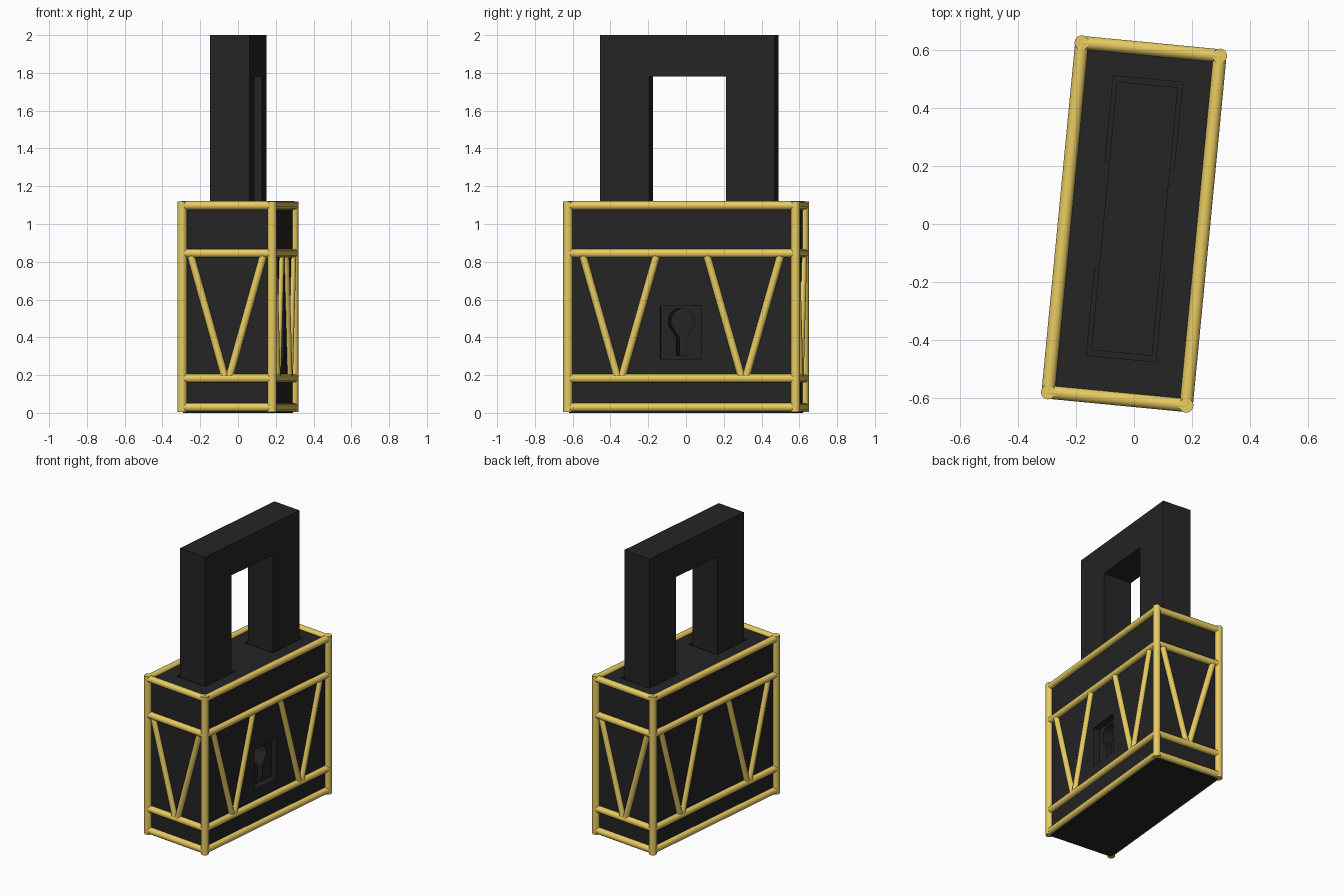
import bpy, bmesh
from math import radians, cos, sin, pi
from mathutils import Vector, Matrix

if "Cube" in bpy.data.objects:
    bpy.data.objects.remove(bpy.data.objects["Cube"])

TURN = Matrix.Rotation(radians(-5.5), 4, 'Z')   # the whole lock is turned slightly
HX, HY = 0.239, 0.605                           # corner post centres


def material(name, color):
    m = bpy.data.materials.new(name)
    m.diffuse_color = color
    m.use_nodes = True
    m.node_tree.nodes["Principled BSDF"].inputs["Base Color"].default_value = m.diffuse_color
    return m


DARK = material("dark_metal", (0.018, 0.018, 0.018, 1))
GOLD = material("yellow_metal", (0.8, 0.6, 0.12, 1))


def finish(name, bm, mat):
    bmesh.ops.recalc_face_normals(bm, faces=bm.faces)
    bm.transform(TURN)
    me = bpy.data.meshes.new(name)
    bm.to_mesh(me)
    bm.free()
    me.materials.append(mat)
    ob = bpy.data.objects.new(name, me)
    bpy.context.collection.objects.link(ob)
    return ob


def box(name, lo, hi, mat=DARK):
    lo, hi = Vector(lo), Vector(hi)
    bm = bmesh.new()
    bmesh.ops.create_cube(bm, size=1)
    bmesh.ops.scale(bm, vec=hi - lo, verts=bm.verts)
    bmesh.ops.translate(bm, vec=(lo + hi) / 2, verts=bm.verts)
    return finish(name, bm, mat)


def prism(name, yz, x0, x1, mat=DARK):
    bm = bmesh.new()
    face = bm.faces.new([bm.verts.new((x0, y, z)) for y, z in yz])
    out = bmesh.ops.extrude_face_region(bm, geom=[face])
    verts = [v for v in out["geom"] if isinstance(v, bmesh.types.BMVert)]
    bmesh.ops.translate(bm, vec=(x1 - x0, 0, 0), verts=verts)
    return finish(name, bm, mat)


def rod(name, a, b, r):
    a, b = Vector(a), Vector(b)
    bm = bmesh.new()
    rot = Vector((0, 0, 1)).rotation_difference(b - a).to_matrix().to_4x4()
    bmesh.ops.create_cone(bm, cap_ends=True, segments=20, radius1=r, radius2=r,
                          depth=(b - a).length,
                          matrix=Matrix.Translation((a + b) / 2) @ rot)
    ob = finish(name, bm, GOLD)
    bpy.context.view_layer.objects.active = ob
    ob.select_set(True)
    bpy.ops.object.shade_smooth_by_angle(angle=radians(40))
    ob.select_set(False)


def cut(ob, cutter):
    mod = ob.modifiers.new("cut", 'BOOLEAN')
    mod.operation = 'DIFFERENCE'
    mod.solver = 'EXACT'
    mod.object = cutter
    bpy.context.view_layer.objects.active = ob
    bpy.ops.object.modifier_apply(modifier=mod.name)
    bpy.data.objects.remove(cutter)


# Lock body with shackle sockets
body = box("lock_body", (-0.235, -0.60, 0), (0.235, 0.60, 1.1))
SY = 0.018                                      # shackle centre
for s in (-1, 1):
    c = SY + s * 0.334
    cut(body, box("socket_cutter", (-0.12, c - 0.15, 1.0), (0.12, c + 0.15, 1.2)))

# Recessed key plate and deep keyhole on the right side
cut(body, box("plate_cutter", (0.19, -0.115, 0.285), (0.3, 0.105, 0.565)))
KY, KZ, KR = -0.008, 0.485, 0.07
head = [(KY + KR * cos(radians(a)), KZ + KR * sin(radians(a)))
        for a in range(-45, 226, 30)]
key = [(KY - 0.025, 0.40), (KY - 0.025, 0.305), (KY + 0.025, 0.305), (KY + 0.025, 0.40)]
cut(body, prism("keyhole_cutter", head + key, 0.03, 0.3))

# Square shackle
o, i = 0.465, 0.204
prism("shackle", [(SY + y, z) for y, z in (
    (-o, 0.99), (-o, 2), (o, 2), (o, 0.99), (i, 0.99), (i, 1.78), (-i, 1.78), (-i, 0.99))],
    -0.1055, 0.1055)

# Corner posts
for sx in (-1, 1):
    for sy in (-1, 1):
        rod("corner_post", (sx * HX, sy * HY, 0.005), (sx * HX, sy * HY, 1.12), 0.025)

# Horizontal rails and V braces on all four sides
for s in (-1, 1):
    for z in (0.03, 0.183, 0.845, 1.098):
        rod("side_rail", (s * HX, -HY, z), (s * HX, HY, z), 0.023)
        rod("end_rail", (-HX, s * HY, z), (HX, s * HY, z), 0.023)
    for t in (-1, 1):
        rod("end_brace", (t * 0.192, s * HY, 0.83), (t * 0.012, s * HY, 0.19), 0.02)
        for c in (-0.33, 0.33):
            rod("side_brace", (s * HX, c + t * 0.195, 0.83), (s * HX, c + t * 0.012, 0.19), 0.02)
